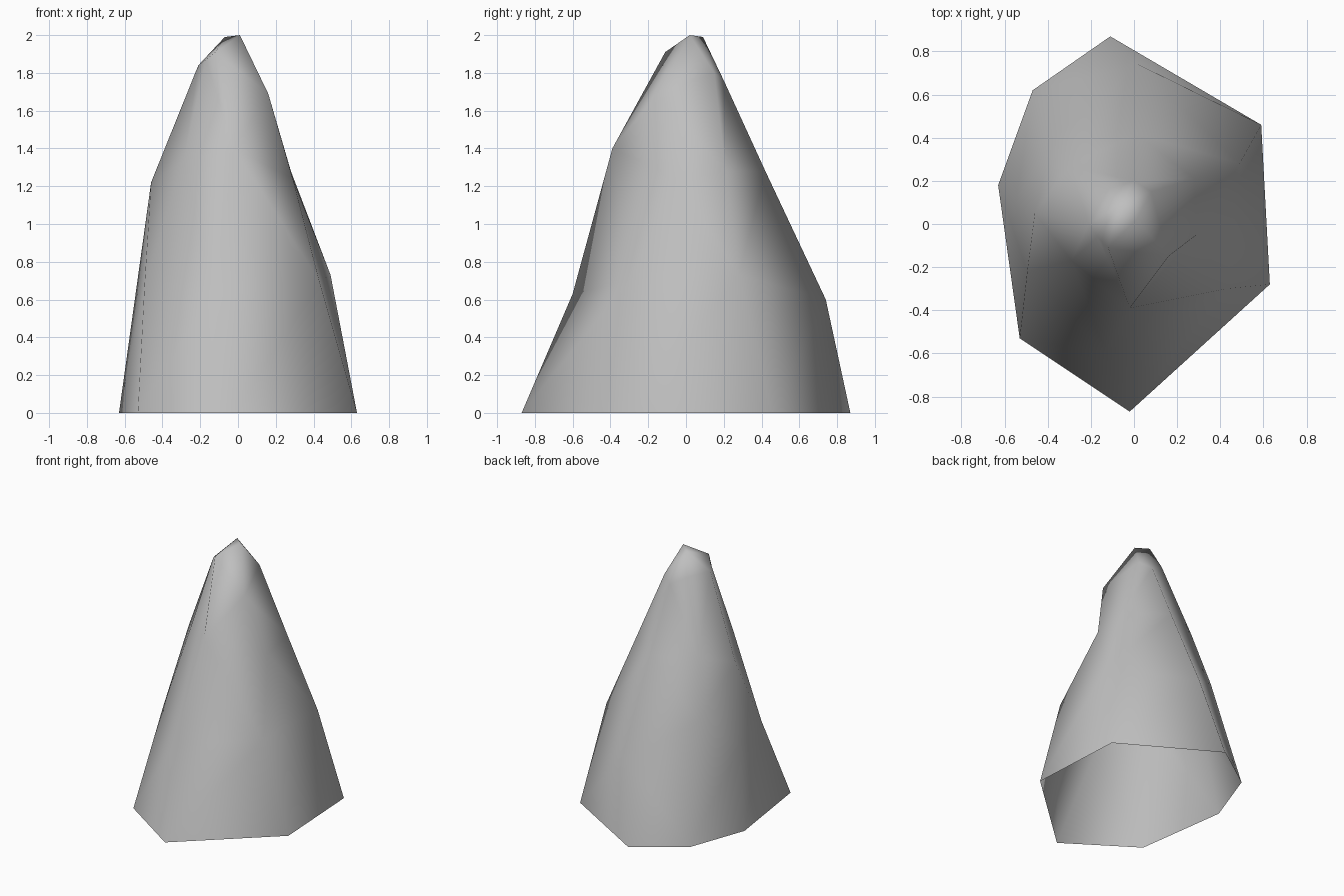
import bpy, bmesh

cube = bpy.data.objects.get("Cube")
if cube:
    bpy.data.objects.remove(cube, do_unlink=True)

# Stone material
stone = bpy.data.materials.new("grey_stone")
stone.use_nodes = True
colour = (0.52, 0.52, 0.52, 1)
stone.diffuse_color = colour
bsdf = stone.node_tree.nodes["Principled BSDF"]
bsdf.inputs["Base Color"].default_value = colour
bsdf.inputs["Roughness"].default_value = 0.9

# Seven-sided rings from the open foot to the two-point summit,
# listed clockwise from the back
BACK_TIP, FRONT_TIP = (-.07, .09, 1.99), (.01, .02, 2.0)
RINGS = [
    [(-.11, .87, 0), (.59, .46, 0), (.63, -.28, 0), (-.02, -.87, 0),
     (-.53, -.53, 0), (-.63, .18, 0), (-.47, .62, 0)],
    [(.02, .74, .60), (.49, .28, .73), (.43, -.30, .70), (-.13, -.60, .63),
     (-.495, -.22, .67), (-.545, .115, .61), (-.38, .39, .87)],
    [(.01, .42, 1.28), (.28, .21, 1.28), (.29, -.05, 1.24), (-.02, -.39, 1.40),
     (-.29, -.17, 1.33), (-.46, .05, 1.22), (-.30, .27, 1.30)],
    [(0, .20, 1.76), (.08, .15, 1.80), (.16, -.15, 1.69), (-.12, -.11, 1.91),
     (-.17, -.06, 1.87), (-.21, 0, 1.84), (-.12, .16, 1.83)],
    [BACK_TIP, FRONT_TIP, FRONT_TIP, FRONT_TIP, BACK_TIP, BACK_TIP, BACK_TIP],
]

# Skin the rings, then merge the summit points
bm = bmesh.new()
rows = [[bm.verts.new(p) for p in ring] for ring in RINGS]
for low, high in zip(rows, rows[1:]):
    for i in range(7):
        j = (i + 1) % 7
        bm.faces.new((low[j], low[i], high[i], high[j]))
bmesh.ops.remove_doubles(bm, verts=bm.verts[:], dist=0.001)
bmesh.ops.triangulate(bm, faces=bm.faces[:], quad_method='SHORT_EDGE')
bmesh.ops.recalc_face_normals(bm, faces=bm.faces[:])
if sum(f.normal.dot(f.calc_center_median() - f.calc_center_median().project((0, 0, 1)))
       for f in bm.faces) < 0:
    bmesh.ops.reverse_faces(bm, faces=bm.faces[:])
for f in bm.faces:
    f.smooth = True

mesh = bpy.data.meshes.new("rock_spire")
bm.to_mesh(mesh)
bm.free()
mesh.materials.append(stone)
rock = bpy.data.objects.new("rock_spire", mesh)
bpy.context.collection.objects.link(rock)
